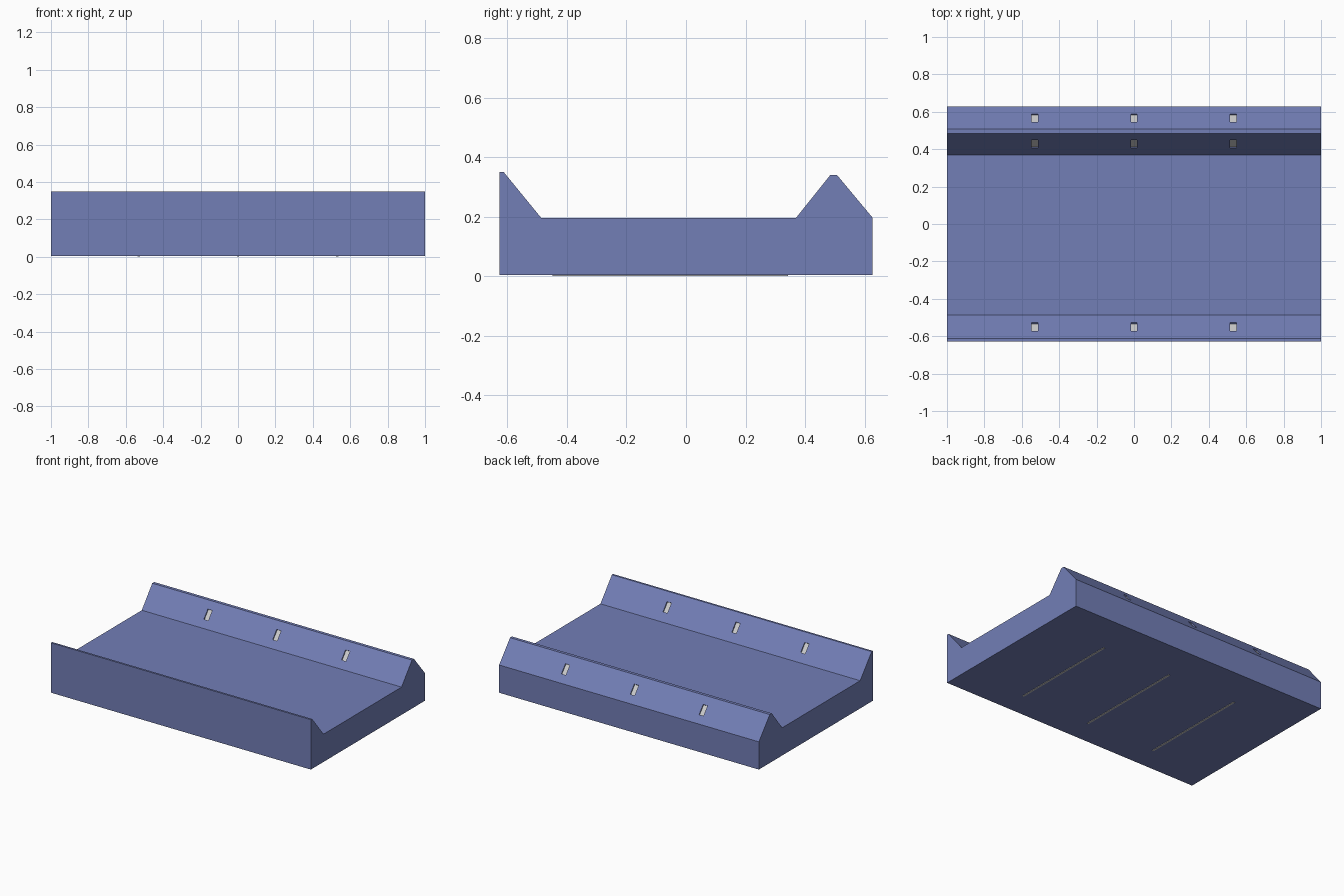
import bpy, bmesh, math
from mathutils import Matrix, Vector

if "Cube" in bpy.data.objects:
    bpy.data.objects.remove(bpy.data.objects["Cube"])

blue = bpy.data.materials.new("slate_blue")
blue.diffuse_color = (0.17, 0.21, 0.47, 1)
blue.use_nodes = True
blue.node_tree.nodes["Principled BSDF"].inputs["Base Color"].default_value = blue.diffuse_color


def make_object(name, bm, mat=None):
    bmesh.ops.recalc_face_normals(bm, faces=bm.faces)
    mesh = bpy.data.meshes.new(name)
    bm.to_mesh(mesh)
    bm.free()
    ob = bpy.data.objects.new(name, mesh)
    bpy.context.collection.objects.link(ob)
    if mat:
        mesh.materials.append(mat)
    return ob


def box(bm, size, matrix):
    """Add a box of the given size, placed by a matrix."""
    bmesh.ops.create_cube(bm, size=1, matrix=matrix @ Matrix.Diagonal((*size, 1)))


# Tray body: side profile (y, z) extruded along x
BASE = 0.003
profile = [(-0.627, BASE), (0.627, BASE), (0.627, 0.196), (0.507, 0.34),
           (0.485, 0.34), (0.37, 0.196), (-0.487, 0.196), (-0.613, 0.35),
           (-0.627, 0.35)]
bm = bmesh.new()
face = bm.faces.new([bm.verts.new((-1, y, z)) for y, z in profile])
ext = bmesh.ops.extrude_face_region(bm, geom=[face])
moved = [v for v in ext["geom"] if isinstance(v, bmesh.types.BMVert)]
bmesh.ops.translate(bm, verts=moved, vec=(2, 0, 0))
body = make_object("tray_body", bm, blue)

# Three slots on each slope, each with a grey insert sitting just below the surface
XS = (-0.53, 0, 0.53)
slopes = [((0.627, 0.196), (0.507, 0.34)), ((0.37, 0.196), (0.485, 0.34)),
          ((-0.487, 0.196), (-0.613, 0.35))]
cut, inserts = bmesh.new(), bmesh.new()
for (y0, z0), (y1, z1) in slopes:
    along = Vector((0, y1 - y0, z1 - z0)).normalized()
    normal = Vector((0, -along.z, along.y))
    if normal.z < 0:
        normal.negate()
    for x in XS:
        rot = Matrix((along.cross(normal), along, normal)).transposed().to_4x4()
        frame = Matrix.Translation((x, (y0 + y1) / 2, (z0 + z1) / 2)) @ rot
        box(cut, (0.034, 0.07, 0.04), frame)
        box(inserts, (0.034, 0.07, 0.02), frame @ Matrix.Translation((0, 0, -0.018)))
cutter = make_object("slot_cutter", cut)
cutter.hide_render = True
cutter.hide_set(True)
make_object("slot_inserts", inserts)
mod = body.modifiers.new("slots", "BOOLEAN")
mod.operation = "DIFFERENCE"
mod.solver = "EXACT"
mod.object = cutter

# Thin tie strips under the base, one below each row of slots
strips = bmesh.new()
for x in XS:
    box(strips, (0.012, 0.79, 0.012), Matrix.Translation((x, -0.053, 0.006)))
make_object("base_strips", strips)
